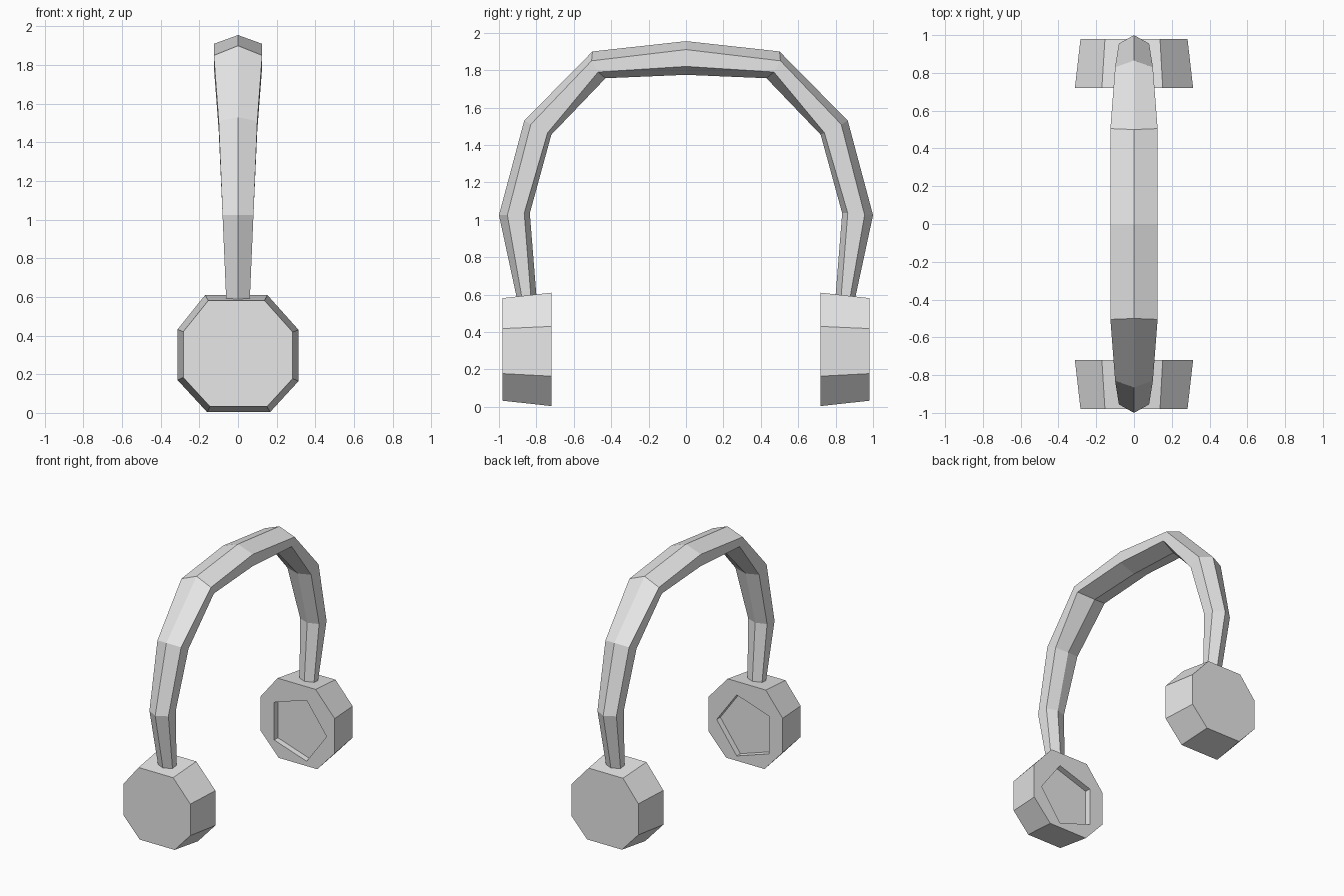
import bpy, bmesh, math

cube = bpy.data.objects.get("Cube")
if cube:
    bpy.data.objects.remove(cube, do_unlink=True)

# One plain grey for everything
grey = bpy.data.materials.new("light grey")
grey.use_nodes = True
colour = (0.8, 0.8, 0.8, 1)
grey.diffuse_color = colour
grey.node_tree.nodes["Principled BSDF"].inputs["Base Color"].default_value = colour


def finish(bm, name):
    """Turn a bmesh into a flat-shaded object."""
    bmesh.ops.recalc_face_normals(bm, faces=bm.faces[:])
    mesh = bpy.data.meshes.new(name)
    bm.to_mesh(mesh)
    bm.free()
    mesh.materials.append(grey)
    obj = bpy.data.objects.new(name, mesh)
    bpy.context.collection.objects.link(obj)
    return obj


def ring(bm, points):
    return [bm.verts.new(p) for p in points]


def skin(bm, a, b):
    """Quads between two rings of equal size."""
    n = len(a)
    for i in range(n):
        bm.faces.new((a[i], a[(i + 1) % n], b[(i + 1) % n], b[i]))


# Headband: six-sided sections from the crown down to the cup.
# half width, then (y, z) of outer ridge, outer side, inner side, inner ridge
sections = [
    (0.125, (0, 1.955), (0, 1.91), (0, 1.82), (0, 1.775)),
    (0.125, (0.50, 1.90), (0.505, 1.85), (0.47, 1.79), (0.43, 1.757)),
    (0.10, (0.865, 1.53), (0.83, 1.51), (0.74, 1.465), (0.72, 1.455)),
    (0.08, (1.0, 1.025), (0.955, 1.025), (0.865, 1.035), (0.835, 1.035)),
    (0.06, (0.90, 0.56), (0.873, 0.56), (0.827, 0.56), (0.797, 0.56)),
]


def band_ring(bm, section, side):
    w, ridge, outer, inner, under = section
    outline = [(0, ridge), (w, outer), (w, inner), (0, under), (-w, inner), (-w, outer)]
    return ring(bm, [(x, side * y, z) for x, (y, z) in outline])


bm = bmesh.new()
path = [(s, -1) for s in reversed(sections)] + [(s, 1) for s in sections[1:]]
rings = [band_ring(bm, s, side) for s, side in path]
for a, b in zip(rings, rings[1:]):
    skin(bm, a, b)
bm.faces.new(rings[0])
bm.faces.new(rings[-1])
finish(bm, "headband")

# Ear cups: tapered octagons with a shallow pentagon recess on the inside
CUP_Z, INNER_Y, OUTER_Y, RECESS = 0.307, 0.72, 0.98, 0.045
octagon = [(0.152, 0.303), (0.313, 0.123), (0.313, -0.143), (0.166, -0.303),
           (-0.16, -0.303), (-0.313, -0.137), (-0.313, 0.125), (-0.17, 0.303)]
pentagon = [(0.245 * math.cos(i * math.tau / 5), 0.245 * math.sin(i * math.tau / 5) - 0.033)
            for i in range(5)]


def ear_cup(name, side):
    bm = bmesh.new()

    def loop(outline, y, scale=1):
        return ring(bm, [(x * scale, side * y, CUP_Z + z * scale) for x, z in outline])

    rim = loop(octagon, INNER_Y)
    back = loop(octagon, OUTER_Y, 0.905)
    mouth = loop(pentagon, INNER_Y)
    floor = loop(pentagon, INNER_Y + RECESS)
    skin(bm, rim, back)
    skin(bm, mouth, floor)
    bm.faces.new(back)
    bm.faces.new(floor)
    # Inner face with the pentagon hole left open
    border = [e for e in bm.edges if len(e.link_faces) == 1]
    bmesh.ops.triangle_fill(bm, edges=border, use_beauty=True, normal=(0, -side, 0))
    finish(bm, name)


ear_cup("front_ear_cup", -1)
ear_cup("back_ear_cup", 1)
